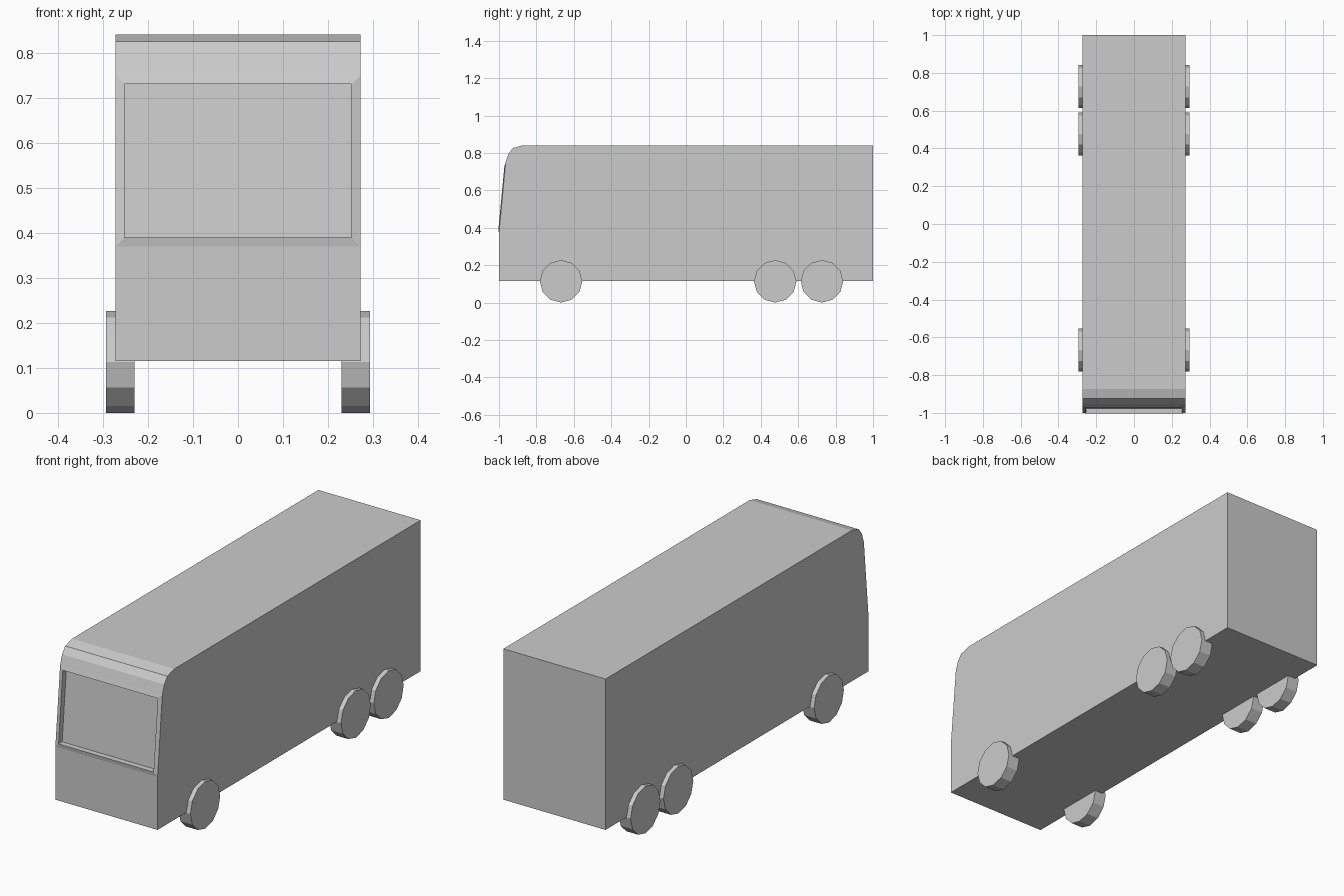
import bpy, bmesh, math
from mathutils import Matrix

if "Cube" in bpy.data.objects:
    bpy.data.objects.remove(bpy.data.objects["Cube"])

HALF_W = 0.272


def finish(bm, name):
    bmesh.ops.recalc_face_normals(bm, faces=bm.faces)
    mesh = bpy.data.meshes.new(name)
    bm.to_mesh(mesh)
    bm.free()
    obj = bpy.data.objects.new(name, mesh)
    bpy.context.collection.objects.link(obj)
    return obj


# Body shell: side profile (y, z) extruded across the width
profile = [(-1, 0.115), (-1, 0.37), (-0.964, 0.75), (-0.949, 0.795),
           (-0.925, 0.826), (-0.873, 0.841), (1, 0.841), (1, 0.115)]
bm = bmesh.new()
side = bm.faces.new([bm.verts.new((-HALF_W, y, z)) for y, z in profile])
ext = bmesh.ops.extrude_face_region(bm, geom=[side])
moved = [v for v in ext["geom"] if isinstance(v, bmesh.types.BMVert)]
bmesh.ops.translate(bm, verts=moved, vec=(2 * HALF_W, 0, 0))
bmesh.ops.recalc_face_normals(bm, faces=bm.faces)

# Windscreen: raised frame, then recessed pane
pane = min(bm.faces, key=lambda f: abs(f.calc_center_median().z - 0.56)
           + abs(f.calc_center_median().y + 0.982))
bmesh.ops.inset_region(bm, faces=[pane], thickness=0.027, depth=0.005)
bmesh.ops.inset_region(bm, faces=[pane], thickness=0.0005, depth=0)
bmesh.ops.translate(bm, verts=pane.verts, vec=(0, 0.027, 0))
finish(bm, "bus_body")


# Twelve-sided wheels
def wheel(name, x, y, radius=0.1135, width=0.063):
    bm = bmesh.new()
    place = Matrix.Translation((x, y, radius)) @ Matrix.Rotation(math.pi / 2, 4, 'Y')
    bmesh.ops.create_cone(bm, cap_ends=True, segments=12, radius1=radius,
                          radius2=radius, depth=width, matrix=place)
    finish(bm, name)


for axle, y in (("front", -0.668), ("middle", 0.477), ("rear", 0.727)):
    for label, sign in (("left", -1), ("right", 1)):
        wheel(f"{axle}_wheel_{label}", sign * 0.262, y)
